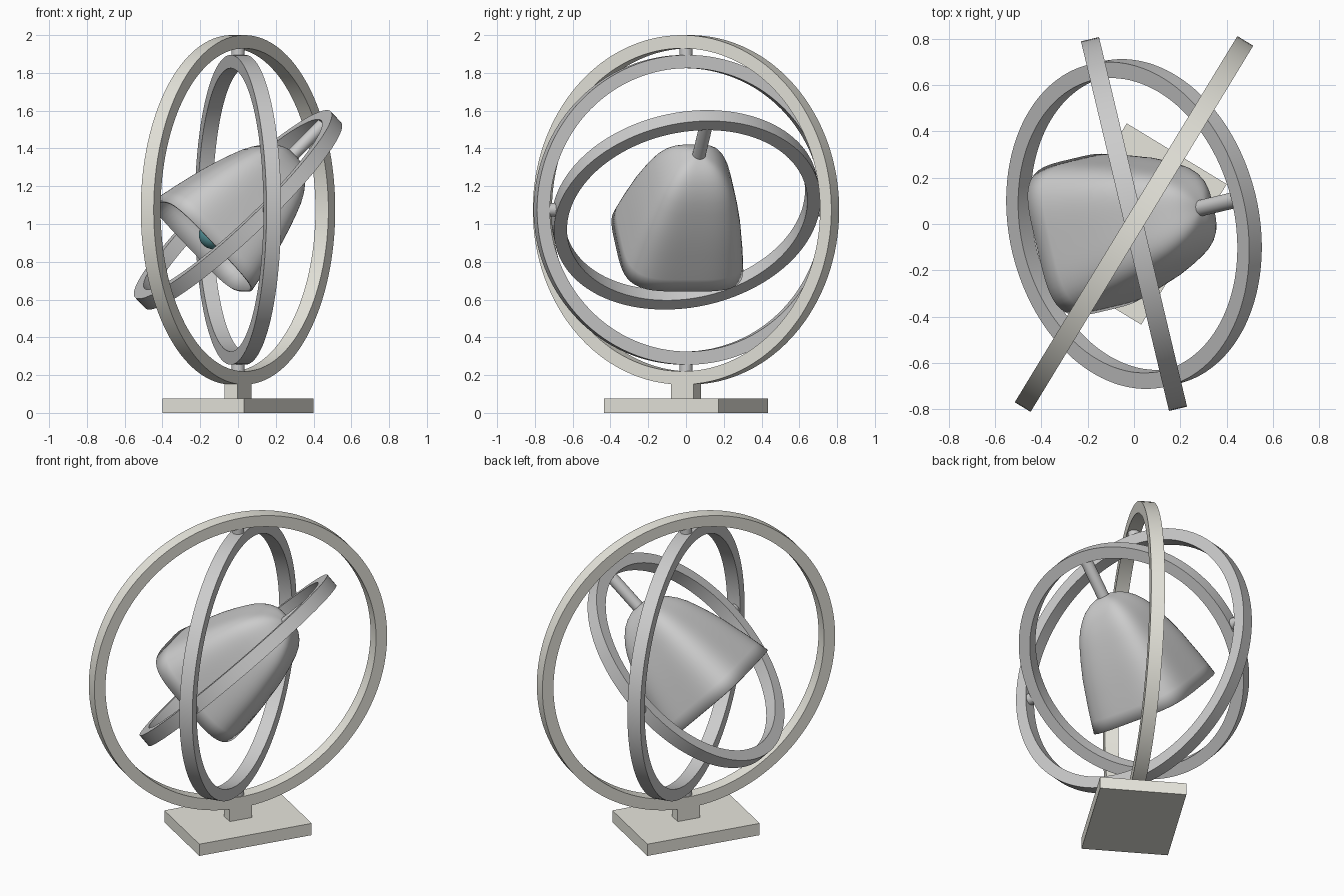
import bpy, bmesh, math
from mathutils import Matrix, Vector

if "Cube" in bpy.data.objects:
    bpy.data.objects.remove(bpy.data.objects["Cube"])

C = Vector((0, 0, 1.075))            # common centre of all rings
OUTER, MIDDLE, TILT = map(math.radians, (58.7, 103.4, 44.3))
Z = Vector((0, 0, 1))


def material(name, rgb):
    m = bpy.data.materials.new(name)
    m.diffuse_color = (*rgb, 1)
    m.use_nodes = True
    m.node_tree.nodes["Principled BSDF"].inputs["Base Color"].default_value = m.diffuse_color
    return m


stone = material("warm_stone", (0.80, 0.79, 0.72))
teal = material("teal", (0.10, 0.32, 0.35))


def frame(x, y, z, origin=C):
    m = Matrix((x, y, z)).transposed().to_4x4()
    m.translation = origin
    return m


def finish(name, bm, matrix, mat=None):
    bmesh.ops.recalc_face_normals(bm, faces=bm.faces)
    me = bpy.data.meshes.new(name)
    bm.to_mesh(me)
    bm.free()
    ob = bpy.data.objects.new(name, me)
    bpy.context.collection.objects.link(ob)
    ob.matrix_world = matrix
    if mat:
        me.materials.append(mat)
    bpy.ops.object.select_all(action='DESELECT')
    ob.select_set(True)
    bpy.context.view_layer.objects.active = ob
    bpy.ops.object.shade_smooth_by_angle(angle=math.radians(40))
    return ob


def ring(name, r_out, matrix, mat=None, r_in=None, half=0.04, n=128):
    r_in = r_in or r_out - 0.07
    bm = bmesh.new()
    loops = []
    for i in range(n):
        a = 2 * math.pi * i / n
        loops.append([bm.verts.new((r * math.cos(a), r * math.sin(a), h))
                      for r, h in ((r_out, -half), (r_out, half), (r_in, half), (r_in, -half))])
    for i in range(n):
        p, q = loops[i], loops[(i + 1) % n]
        for k in range(4):
            bm.faces.new((p[k], p[(k + 1) % 4], q[(k + 1) % 4], q[k]))
    return finish(name, bm, matrix, mat)


def box(name, size, z0, z1):
    bm = bmesh.new()
    bmesh.ops.create_cube(bm, size=1)
    bmesh.ops.scale(bm, vec=(size[0], size[1], z1 - z0), verts=bm.verts)
    return finish(name, bm, Matrix.Translation((0, 0, (z0 + z1) / 2)) @ Matrix.Rotation(OUTER, 4, 'Z'), stone)


def pin(name, direction, d0, d1, r=0.035, mat=None):
    bm = bmesh.new()
    bmesh.ops.create_cone(bm, cap_ends=True, segments=32, radius1=r, radius2=r, depth=abs(d1 - d0))
    m = direction.to_track_quat('Z', 'Y').to_matrix().to_4x4()
    m.translation = C + direction * (d0 + d1) / 2
    return finish(name, bm, m, mat)


# Axes: o / u lie in the outer / middle ring, v is the tilted bell axis
o = Vector((math.cos(OUTER), math.sin(OUTER), 0))
u = Vector((math.cos(MIDDLE), math.sin(MIDDLE), 0))
v = u.cross(Z) * math.cos(TILT) + Z * math.sin(TILT)

# Stand
box("base", (0.71, 0.505), 0, 0.075)
box("stem", (0.14, 0.08), 0.075, 0.19)

# Rings
ring("outer_ring", 0.925, frame(o, Z, o.cross(Z)), stone)
ring("middle_ring", 0.82, frame(u, Z, u.cross(Z)))
ring("inner_ring", 0.715, frame(v, u, v.cross(u)))

# Pivot pins
for s, side in ((1, "a"), (-1, "b")):
    pin("vertical_pin_" + side, Z * s, 0.80, 0.87)
    pin("side_pin_" + side, u * s, 0.70, 0.765)
pin("bell_pin", v, 0.39, 0.66)

# Bell: rounded-square sections along v (position, half width)
profile = [(-0.275, 0.336), (-0.20, 0.322), (-0.13, 0.308), (-0.05, 0.29), (0.03, 0.272),
           (0.12, 0.246), (0.19, 0.223), (0.25, 0.201), (0.30, 0.176), (0.34, 0.149),
           (0.375, 0.118), (0.40, 0.083), (0.415, 0.048), (0.422, 0.018)]
bm = bmesh.new()
N = 96
rows = []
for t, r in profile:
    row = []
    for i in range(N):
        a = 2 * math.pi * i / N
        c, s = math.cos(a), math.sin(a)
        k = r / (c ** 4 + s ** 4) ** 0.25
        row.append(bm.verts.new((k * c, k * s, t)))
    rows.append(row)
for p, q in zip(rows, rows[1:]):
    for i in range(N):
        j = (i + 1) % N
        bm.faces.new((p[i], p[j], q[j], q[i]))
bm.faces.new(rows[-1])
bell = finish("bell", bm, frame(u, v.cross(u), v))
solid = bell.modifiers.new("wall", 'SOLIDIFY')
solid.thickness = 0.012
solid.offset = -1

# Clapper inside the bell
pin("clapper_rod", v, -0.18, 0.40, 0.015)
bm = bmesh.new()
bmesh.ops.create_uvsphere(bm, u_segments=32, v_segments=16, radius=0.075)
finish("clapper", bm, Matrix.Translation(C - v * 0.19), teal)
